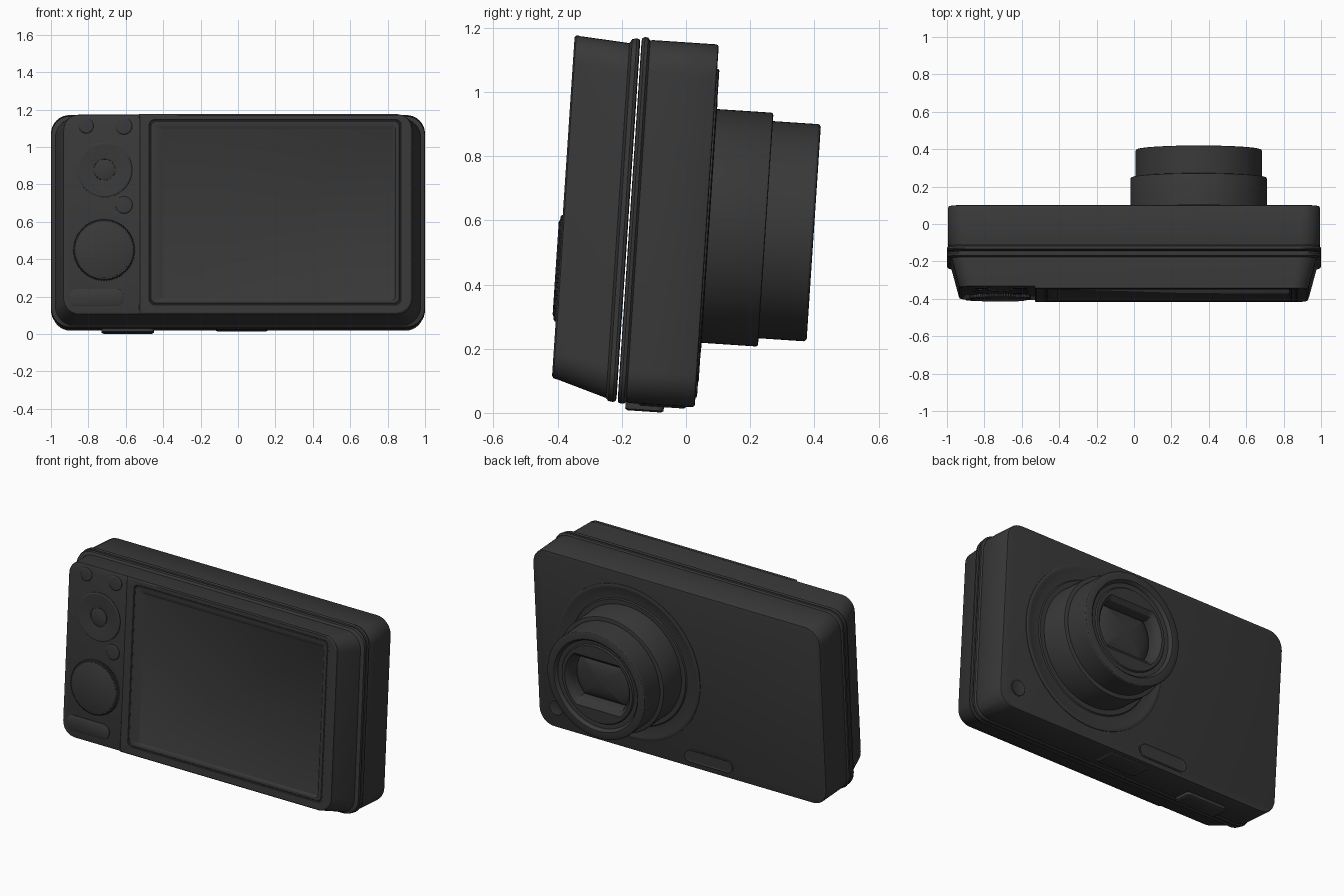
import bpy, bmesh, math
from mathutils import Matrix, Vector

# The whole camera leans back slightly
TILT = Matrix.Rotation(math.radians(-3.8), 4, 'X')
DARK = bpy.data.materials.new("dark_plastic")
DARK.diffuse_color = (0.04, 0.04, 0.04, 1)


def rect(v, x0, x1, w0, w1, r, n=8):
    """Rounded rectangle ring at depth v; r = one radius or (right, left)."""
    rr, rl = r if isinstance(r, tuple) else (r, r)
    pts = []
    for i, (cx, cw, q) in enumerate(((x1 - rr, w1 - rr, rr), (x0 + rl, w1 - rl, rl),
                                     (x0 + rl, w0 + rl, rl), (x1 - rr, w0 + rr, rr))):
        for k in range(n + 1):
            a = math.pi / 2 * (i + k / n)
            pts.append((cx + q * math.cos(a), v, cw + q * math.sin(a)))
    return pts


def disc(cx, cw, r, v, clip=9, n=96, knurl=0):
    """Circle ring, optionally flattened top and bottom or knurled."""
    pts = []
    for k in range(n):
        a = 2 * math.pi * k / n
        q = r - knurl * (k % 2)
        pts.append((cx + q * math.cos(a), v, cw + max(-clip, min(clip, q * math.sin(a)))))
    return pts


def loft(name, rings):
    """Closed skin through rings of equal point count."""
    bm = bmesh.new()
    vs = [[bm.verts.new(TILT @ Vector(p)) for p in ring] for ring in rings]
    n = len(vs[0])
    for a, b in zip(vs, vs[1:]):
        for i in range(n):
            j = (i + 1) % n
            bm.faces.new((a[i], a[j], b[j], b[i]))
    bm.faces.new(vs[0][::-1])
    bm.faces.new(vs[-1])
    bmesh.ops.recalc_face_normals(bm, faces=bm.faces)
    me = bpy.data.meshes.new(name)
    bm.to_mesh(me)
    bm.free()
    me.shade_smooth()
    me.set_sharp_from_angle(angle=math.radians(30))
    me.materials.append(DARK)
    ob = bpy.data.objects.new(name, me)
    bpy.context.collection.objects.link(ob)
    return ob


def lathe(name, cx, cw, profile, **kw):
    return loft(name, [disc(cx, cw, r, v, **kw) for r, v in profile])


def box(v, hw, w0, w1, r):
    return rect(v, -hw, hw, w0, w1, r)


# Lens-side shell with a rounded lip beside the seam
loft("lens_side_shell", [
    box(-.215, .985, .03, 1.145, .09), box(-.213, .995, .019, 1.156, .1),
    box(-.205, 1.0, .015, 1.160, .1), box(-.195, .998, .016, 1.159, .1),
    box(-.188, .99, .022, 1.150, .1), box(-.180, .994, .019, 1.152, .1),
    box(.018, .994, .019, 1.152, .1), box(.024, .991, .022, 1.149, .097),
    box(.026, .985, .028, 1.143, .092)])

# Screen-side shell: lip, then tapering sides and chamfered bottom
loft("screen_side_shell", [
    box(-.219, .985, .03, 1.145, .09), box(-.222, .996, .022, 1.152, .1),
    box(-.230, 1.0, .019, 1.154, .1), box(-.244, .997, .021, 1.151, .1),
    box(-.252, .976, .030, 1.138, .1), box(-.402, .936, .076, 1.149, .085),
    box(-.409, .932, .080, 1.148, .083), box(-.412, .924, .087, 1.142, .078)])

# Raised screen plate with bezel grooves and sunken display
loft("screen_plate", [
    rect(-.405, -.53, .934, .077, 1.150, (.084, .004)),
    rect(-.419, -.53, .930, .080, 1.151, (.083, .004)),
    rect(-.424, -.524, .922, .088, 1.144, (.076, .004)),
    rect(-.424, -.475, .872, .128, 1.122, .03),
    rect(-.420, -.472, .869, .131, 1.119, .03),
    rect(-.420, -.468, .865, .135, 1.115, .03),
    rect(-.423, -.465, .862, .138, 1.112, .03),
    rect(-.423, -.445, .842, .153, 1.095, .02),
    rect(-.417, -.407, .835, .162, 1.076, .006),
    rect(-.415, -.403, .831, .165, 1.073, .004)])

# Round buttons on the control panel
for name, x, w, r in (("button_upper_left", -.812, 1.088, .040),
                      ("button_upper_right", -.610, 1.086, .044),
                      ("button_middle", -.610, .664, .046)):
    lathe(name, x, w, [(r, -.405), (r, -.415), (r - .005, -.419), (r - .015, -.420)], n=40)

# Direction pad with separate centre button
lathe("direction_pad", -.713, .852, [
    (.147, -.405), (.147, -.416), (.140, -.420), (.070, -.416), (.058, -.414),
    (.056, -.408)])
lathe("centre_button", -.713, .852, [(.054, -.405), (.054, -.417), (.047, -.420)], n=48)

# Knurled mode dial
lathe("dial_grip", -.716, .423, [(.166, -.405), (.166, -.427), (.160, -.431)],
      n=144, knurl=.006)
lathe("dial_cap", -.716, .423, [(.150, -.405), (.150, -.432), (.144, -.435)])

# Pill-shaped button under the dial
loft("pill_button", [rect(-.405, -.903, -.61, .122, .214, .042),
                     rect(-.416, -.903, -.61, .122, .214, .042),
                     rect(-.420, -.896, -.617, .129, .207, .036)])

# Lens surround and barrels
LX, LW = .346, .586
lathe("lens_surround", LX, LW, [
    (.490, .02), (.490, .030), (.484, .033), (.468, .033), (.455, .028),
    (.400, .028), (.394, .034), (.372, .034)])
lathe("outer_barrel", LX, LW, [
    (.365, .0), (.365, .203), (.363, .208), (.358, .210), (.33, .210)])
loft("inner_barrel", [disc(LX, LW, r, v, c) for r, v, c in (
    (.339, .19, 9), (.339, .352, 9), (.336, .357, 9), (.330, .360, 9),
    (.290, .360, 9), (.282, .352, 9), (.276, .340, 9), (.250, .338, 9),
    (.244, .346, 9), (.225, .346, .165), (.205, .325, .140), (.198, .300, .132),
    (.198, .262, .132))])

# Curved front glass seen through the aperture
loft("lens_glass", [disc(LX, LW, .197 * math.cos(a), .262 + .045 * math.sin(a),
                         .131 * math.cos(a))
                    for a in [math.radians(d) for d in range(0, 90, 8)]])

# Small details on the lens side: lamp window and grip pill
lathe("round_window", .87, .15, [(.05, .02), (.05, .028), (.046, .030), (.038, .027)], n=40)
loft("pill_window", [rect(.02, -.35, -.01, .05, .138, .042),
                     rect(.029, -.35, -.01, .05, .138, .042),
                     rect(.031, -.344, -.016, .056, .132, .037),
                     rect(.027, -.338, -.022, .062, .126, .031)])

# Pads on the underside
for name, x0, x1, v0, v1, low in (("foot_pad", -.73, -.45, -.19, -.07, -.004),
                                  ("base_plate", -.12, .16, -.15, .0, .013)):
    rings = [rect(.03, x0, x1, v0, v1, .02), rect(low + .005, x0, x1, v0, v1, .02),
             rect(low, x0 + .008, x1 - .008, v0 + .008, v1 - .008, .015)]
    loft(name, [[(x, w, v) for x, v, w in ring] for ring in rings])
